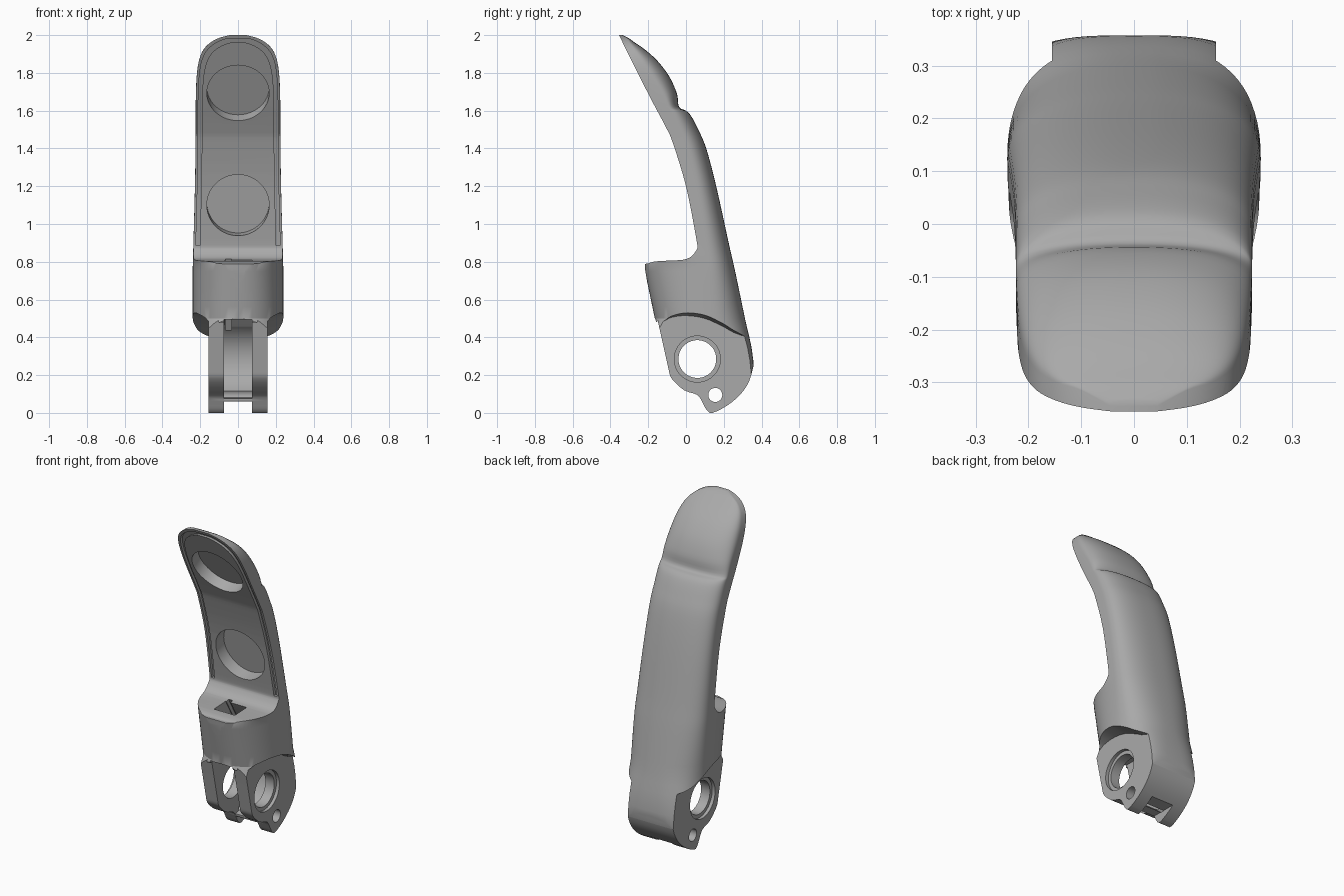
import bpy, bmesh, math
from mathutils import Vector, Matrix

cube = bpy.data.objects.get("Cube")
if cube:
    bpy.data.objects.remove(cube)

grey = bpy.data.materials.new("plain grey")
grey.use_nodes = True
colour = (0.40, 0.40, 0.40, 1)
grey.diffuse_color = colour
grey.node_tree.nodes["Principled BSDF"].inputs["Base Color"].default_value = colour


def make(name, bm):
    bmesh.ops.recalc_face_normals(bm, faces=bm.faces[:])
    mesh = bpy.data.meshes.new(name)
    bm.to_mesh(mesh)
    bm.free()
    mesh.materials.append(grey)
    obj = bpy.data.objects.new(name, mesh)
    bpy.context.collection.objects.link(obj)
    return obj


def loft(name, rings):
    """Skin a list of closed rings and cap both ends."""
    bm = bmesh.new()
    rows = [[bm.verts.new(p) for p in ring] for ring in rings]
    n = len(rows[0])
    for a, b in zip(rows, rows[1:]):
        for i in range(n):
            j = (i + 1) % n
            bm.faces.new((a[i], a[j], b[j], b[i]))
    bm.faces.new(rows[0])
    bm.faces.new(rows[-1])
    return make(name, bm)


def prism(name, pts, x0, x1, rise=0):
    """Side outline of (y, z) points extruded along x, optionally sloping up."""
    return loft(name, [[(x0, y, z) for y, z in pts],
                       [(x1, y, z + rise) for y, z in pts]])


def cylinder(name, centre, axis, radius, length):
    bm = bmesh.new()
    turn = Vector((0, 0, 1)).rotation_difference(Vector(axis)).to_matrix().to_4x4()
    bmesh.ops.create_cone(bm, cap_ends=True, segments=64, radius1=radius, radius2=radius,
                          depth=length, matrix=Matrix.Translation(centre) @ turn)
    return make(name, bm)


def boolean(target, cutter, operation="DIFFERENCE"):
    mod = target.modifiers.new(cutter.name, "BOOLEAN")
    mod.object, mod.operation, mod.solver = cutter, operation, "EXACT"
    bpy.context.view_layer.objects.active = target
    bpy.ops.object.modifier_apply(modifier=mod.name)
    bpy.data.objects.remove(cutter)


def smooth_rows(rows, steps=4):
    """Smooth curve through every row of values."""
    rows = [Vector(r) for r in rows]
    out = []
    for i in range(len(rows) - 1):
        a, b, c, d = (rows[max(0, min(len(rows) - 1, i + k))] for k in (-1, 0, 1, 2))
        for s in range(steps):
            t = s / steps
            out.append(b + (c - a) * (t / 2) + (a * 2 - b * 5 + c * 4 - d) * (t * t / 2)
                       + (b * 3 - a - c * 3 + d) * (t ** 3 / 2))
    return out + [rows[-1]]


def lookup(table, z):
    """Linear value at height z in a rising list of (z, value)."""
    for (z0, v0), (z1, v1) in zip(table, table[1:]):
        if z <= z1:
            return v0 + (v1 - v0) * (z - z0) / (z1 - z0)
    return table[-1][1]


# Finger body: height, back y, half width, y of the widest point
levels = smooth_rows([
    (-.06, .365, .24, .13), (.28, .356, .24, .13), (.5, .312, .24, .13), (.75, .26, .24, .12),
    (.9, .226, .236, .1), (1.2, .16, .228, .05), (1.4, .107, .225, 0),
    (1.5, .065, .224, -.04), (1.57, .028, .224, -.07), (1.6, 0, .224, -.085),
    (1.62, -.037, .224, -.095), (1.69, -.048, .223, -.13), (1.78, -.088, .219, -.19),
    (1.86, -.148, .208, -.24), (1.92, -.213, .185, -.275), (1.96, -.27, .147, -.3),
    (1.985, -.305, .1, -.315), (2, -.335, .045, -.345)])


def section(z, back, width, mid):
    low = max(0, .5 - z)
    front = -.06 - .21 * z - low * .5 if z < .81 else mid - .3
    front_power = 2.3 + low * 8 if z < .81 else 3
    back_power = 2.4 + low * 4
    ring = []
    for i in range(72):
        c, s = math.cos(math.tau * i / 72), math.sin(math.tau * i / 72)
        power = 2 / (back_power if s > 0 else front_power)
        reach = back - mid if s > 0 else mid - front
        ring.append((math.copysign(width * abs(c) ** power, c),
                     mid + math.copysign(reach * abs(s) ** power, s), z))
    return ring


body = loft("finger_segment", [section(*row) for row in levels])

# Side outline trims the grip face, shelf and rounded knuckle end
pad = smooth_rows([(.06, .87), (.055, .92), (0, 1.2), (-.07, 1.43), (-.105, 1.51),
                   (-.2, 1.69), (-.355, 2)])
shelf = smooth_rows([(-.15, .49), (-.165, .5), (-.217, .76), (-.2, .79), (-.15, .803),
                     (-.02, .81), (.03, .83), (.06, .87)], 3)
knuckle = smooth_rows([(.36, .26), (.335, .17), (.29, .1), (.22, .04), (.14, 0), (.11, .015),
                       (.09, .05), (.06, .095), (-.01, .12), (-.075, .18), (-.09, .22)], 3)
outline = [tuple(p) for p in knuckle + shelf + pad[1:]]
boolean(body, prism("outline", outline + [(-.355, 2.2), (.6, 2.2), (.6, .27)], -.5, .5),
        "INTERSECT")

# Narrow the fork cheeks below a curved step
step = smooth_rows([(-.4, .475), (-.15, .48), (-.08, .505), (0, .515), (.1, .5),
                    (.2, .455), (.28, .415), (.5, .35)])
cheek = [tuple(p) for p in step] + [(.5, -.2), (-.4, -.2)]
for side in (1, -1):
    boolean(body, prism("cheek_cut", cheek, side * .155, side * .4, .05))

# Fork slot with a round back wall concentric with the hinge
hinge = (.06, .285)
arc = [(hinge[0] + .21 * math.cos(a), hinge[1] + .21 * math.sin(a))
       for a in (math.radians(d) for d in range(-84, 91, 6))]
slot = [(-.4, -.1), (.5, -.1), (.5, .06), (.082, .06)] + arc + [(-.4, .495)]
boolean(body, prism("fork_slot", slot, -.075, .075))

# Hinge bore with counterbores, and the small pin hole
across = (1, 0, 0)
boolean(body, cylinder("hinge_bore", (0, *hinge), across, .1, 1))
for side in (1, -1):
    boolean(body, cylinder("counterbore", (side * .235, *hinge), across, .122, .2))
boolean(body, cylinder("pin_hole", (0, .155, .095), across, .037, 1))

# Tendon channel from shelf to slot, with a keyway
for x0, x1, extra in ((-.07, .073, 0), (-.065, -.035, .025)):
    boolean(body, prism("channel", [(-.165, .86), (-.05 + extra, .86),
                                    (.19 + extra, .44), (.07, .44)], x0, x1))

# Seal groove following the rim of the grip face
widths = [(r[0], r[2]) for r in levels]
fronts = [(z, y) for y, z in pad]


def rim_loft(name, margin, depth, bottom, near):
    rings = []
    count = 60
    for i in range(count + 1):
        z = bottom + (1.995 - margin - bottom) * math.sin(math.pi / 2 * i / count)
        w = max(.01, lookup(widths, z + margin) - margin)
        y = lookup(fronts, z) + depth
        rings.append([(-w, near, z), (w, near, z), (w, y, z), (-w, y, z)])
    return loft(name, rings)


groove = rim_loft("rim_groove", .013, .018, .885, -.8)
boolean(groove, rim_loft("groove_core", .033, .06, .86, -.9))
boolean(body, groove)

# Round pad pockets sunk square to the grip face
for centre, normal, depth in (((0, -.194, 1.697), (0, .887, .46), .06),
                              ((0, .02, 1.1), (0, .98, .186), .08)):
    n = Vector(normal).normalized()
    boolean(body, cylinder("pad_pocket", Vector(centre) + n * (depth - .1), n, .165, .2))

# Smooth shading with crisp edges
bpy.ops.object.select_all(action="DESELECT")
body.select_set(True)
bpy.context.view_layer.objects.active = body
bpy.ops.object.shade_smooth_by_angle(angle=math.radians(30))
